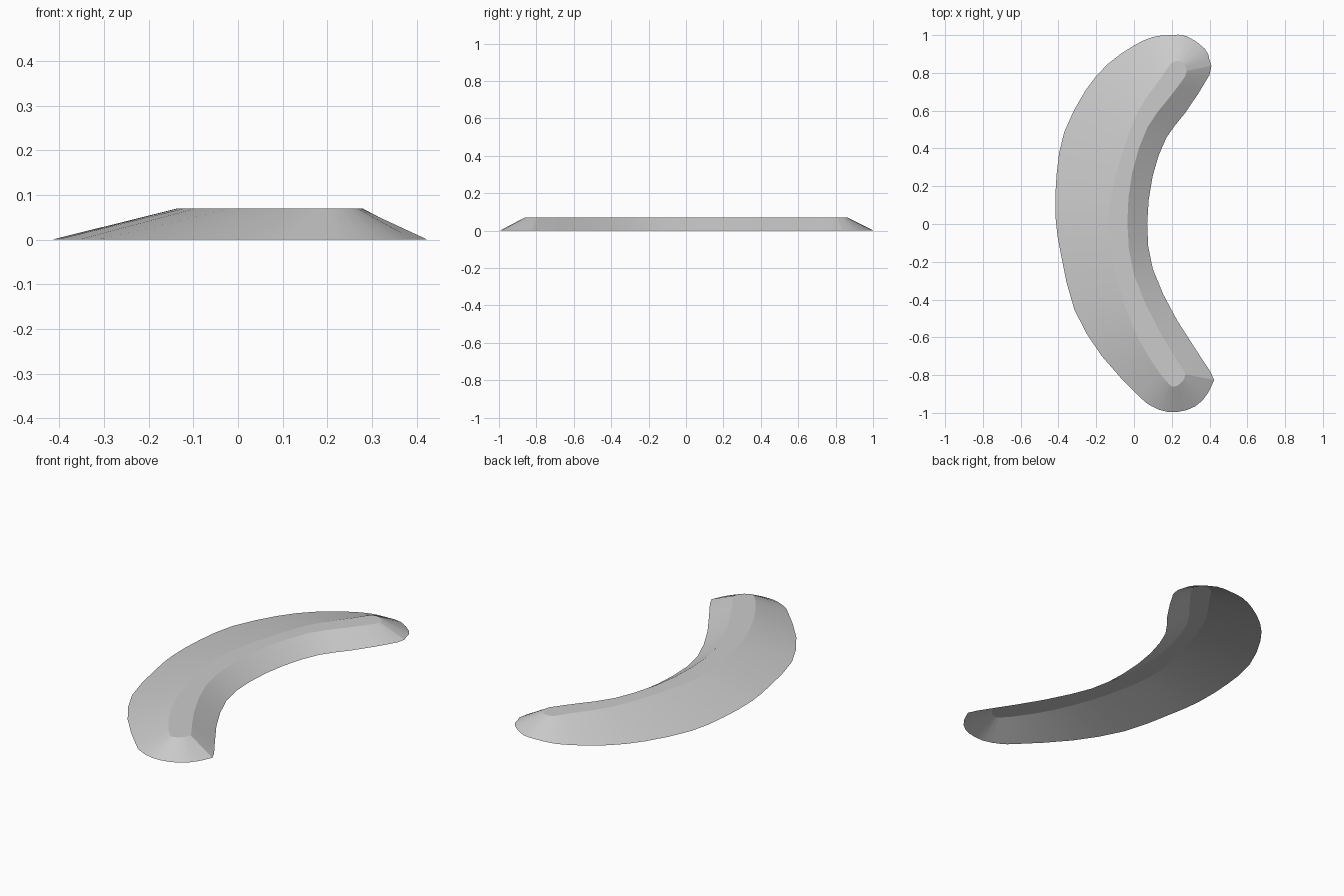
import bpy
import bmesh
import math
from mathutils import Vector

HEIGHT = 0.07
STEPS = 2

# Remove the default cube
cube = bpy.data.objects.get("Cube")
if cube:
    bpy.data.objects.remove(cube, do_unlink=True)


def make_material(name, colour):
    material = bpy.data.materials.new(name)
    material.use_nodes = True
    material.diffuse_color = colour
    shader = material.node_tree.nodes["Principled BSDF"]
    shader.inputs["Base Color"].default_value = colour
    shader.inputs["Roughness"].default_value = 0.8
    return material


def smooth_loop(points, z):
    """Closed Catmull-Rom curve through the control points, at height z."""
    result = []
    count = len(points)
    for i in range(count):
        a, b, c, d = (Vector(points[(i + k) % count]) for k in (-1, 0, 1, 2))
        for s in range(STEPS):
            t = s / STEPS
            p = b + (c - a) * t / 2
            p += (a * 2 - b * 5 + c * 4 - d) * t * t / 2
            p += (b * 3 - a - c * 3 + d) * t ** 3 / 2
            result.append((p.x, p.y, z))
    return result


# Crescent outline on the ground, counterclockwise from the back tip
rim = [
    (.19, 1), (.1, .99), (0, .945), (-.135, .85), (-.255, .71),
    (-.37, .485), (-.41, .26), (-.415, .03), (-.385, -.17), (-.315, -.455),
    (-.17, -.7), (.02, -.905), (.09, -.963), (.18, -.995), (.28, -.985),
    (.36, -.937), (.415, -.847), (.405, -.783), (.23, -.513), (.1, -.24),
    (.07, 0), (.098, .25), (.17, .455), (.27, .587), (.4, .79),
    (.4, .868), (.373, .93), (.278, .995),
]

# Matching outline of the narrow flat crest
crest = [
    (.21, .86), (.18, .83), (.14, .77), (.06, .66), (0, .55),
    (-.06, .38), (-.11, .2), (-.135, .02), (-.12, -.16), (-.06, -.4),
    (.03, -.62), (.13, -.78), (.17, -.83), (.2, -.86), (.23, -.855),
    (.26, -.83), (.27, -.8), (.26, -.77), (.13, -.56), (0, -.27),
    (-.035, 0), (-.01, .27), (.07, .51), (.18, .66), (.27, .78),
    (.275, .83), (.26, .85), (.24, .86),
]

# Sloping sides and flat crest, open underneath
bm = bmesh.new()
low = [bm.verts.new(p) for p in smooth_loop(rim, 0)]
high = [bm.verts.new(p) for p in smooth_loop(crest, HEIGHT)]
total = len(low)
for i in range(total):
    j = (i + 1) % total
    bm.faces.new((low[i], low[j], high[j], high[i]))
bm.faces.new(high)

mesh = bpy.data.meshes.new("crescent_mound")
bm.to_mesh(mesh)
bm.free()
mound = bpy.data.objects.new("crescent_mound", mesh)
bpy.context.collection.objects.link(mound)
mesh.materials.append(make_material("plain grey", (0.6, 0.6, 0.6, 1)))

# Smooth slopes with a crisp crest edge
bpy.ops.object.select_all(action="DESELECT")
mound.select_set(True)
bpy.context.view_layer.objects.active = mound
bpy.ops.object.shade_smooth_by_angle(angle=math.radians(12))
